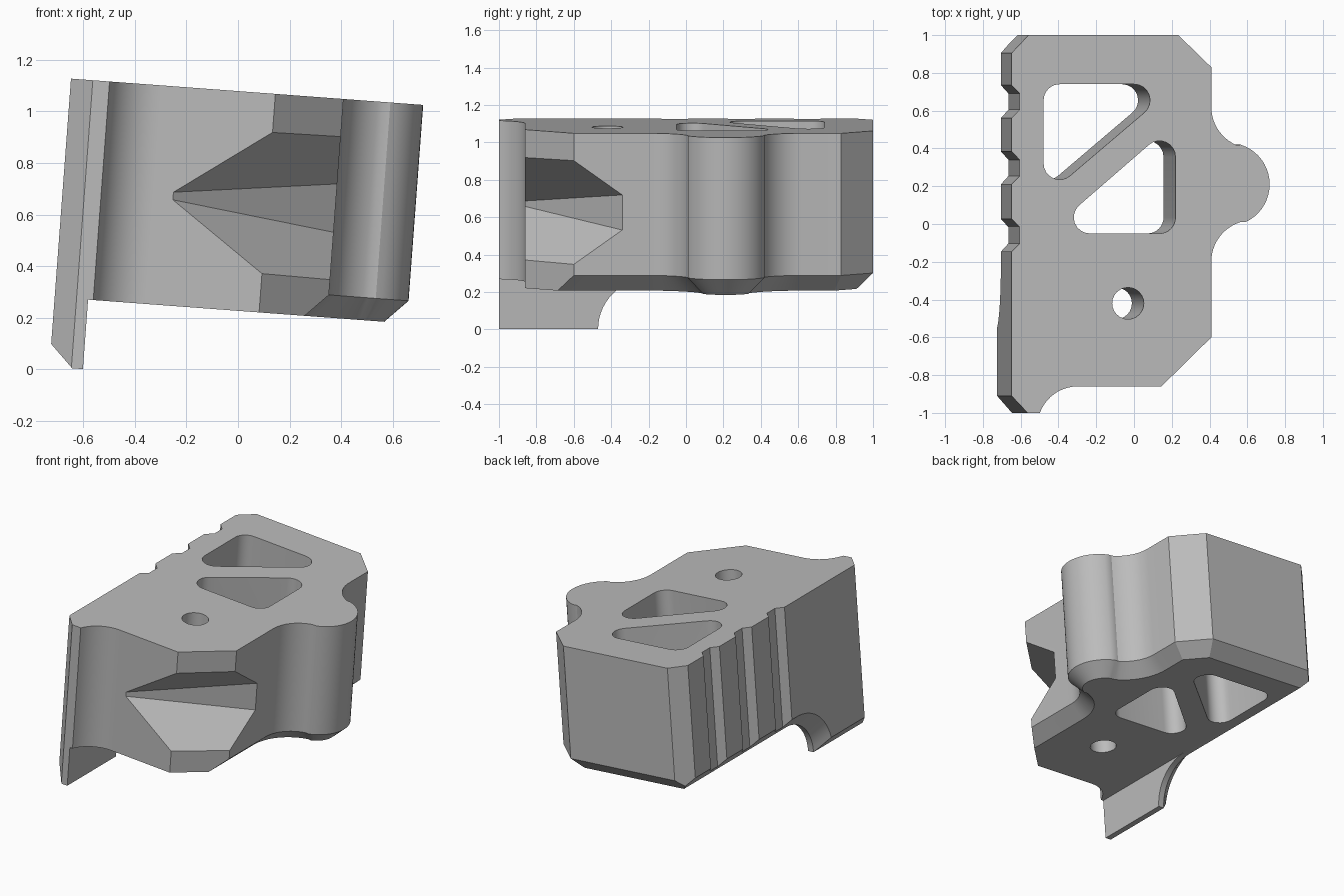
import bpy, bmesh, math
from mathutils import Matrix, Vector

if "Cube" in bpy.data.objects:
    bpy.data.objects.remove(bpy.data.objects["Cube"], do_unlink=True)

TOP, BASE, LIP = 1.076, 0.226, -0.044   # heights before the block is tilted
CH = 0.088                              # bottom chamfer
TILT = math.radians(4.27)


def arc(cx, cy, r, a0, a1, n=12):
    return [(cx + r * math.cos(math.radians(a0 + (a1 - a0) * i / n)),
             cy + r * math.sin(math.radians(a0 + (a1 - a0) * i / n))) for i in range(n + 1)]


def loft(bm, rings):
    """Closed solid through rings of equal length."""
    loops = [[bm.verts.new(p) for p in ring] for ring in rings]
    n = len(loops[0])
    bm.faces.new(loops[0])
    bm.faces.new(loops[-1])
    for a, b in zip(loops, loops[1:]):
        for i in range(n):
            j = (i + 1) % n
            bm.faces.new((a[i], a[j], b[j], b[i]))


def prism(bm, pts, z0=-0.3, z1=1.4):
    loft(bm, [[(x, y, z) for x, y in pts] for z in (z0, z1)])


def finish(name, bm):
    bmesh.ops.remove_doubles(bm, verts=bm.verts, dist=1e-5)
    bmesh.ops.recalc_face_normals(bm, faces=bm.faces)
    me = bpy.data.meshes.new(name)
    bm.to_mesh(me)
    bm.free()
    ob = bpy.data.objects.new(name, me)
    bpy.context.scene.collection.objects.link(ob)
    return ob


# Main block: outline with a rounded lobe, inset by d at the bottom
def outline(d):
    k = d * math.tan(math.radians(22.5))
    pts = [(-0.62, -1), (-0.58, -1)]
    pts += arc(-0.38, -1.073, 0.213, 160, 90, 10)[1:]
    pts += [(0.065, -0.86), (0.33 - d, -0.6 - d * 0.98)]
    pts += arc(0.55, -0.2, 0.22 + d, 180, 107.6)
    pts += arc(0.42, 0.21, 0.22 - d, -72.4, 72.4, 20)[1:]
    pts += arc(0.55, 0.62, 0.22 + d, 252.4, 180)[1:]
    pts += [(0.33 - d, 0.83 - k), (0.155 - k, 1 - d), (-0.62, 1 - d)]
    return pts


bm = bmesh.new()
loft(bm, [[(x, y, z) for x, y in outline(d)]
          for z, d in ((BASE, CH), (BASE + CH, 0), (TOP, 0))])
block = finish("block", bm)


# Left slab with hanging lip; its lower edge is chamfered on the outside
def side(x, d):
    r = 0.27 + d
    start = 180 - math.degrees(math.asin(d / r))
    pts = [(-1, TOP), (-1, LIP + d)] + arc(-0.2, LIP, r, start, 90, 14)
    pts += [(1 - CH + d, BASE + d), (1, BASE + CH + 0.0001), (1, TOP)]
    return [(x, y, z) for y, z in pts]


bm = bmesh.new()
loft(bm, [side(-0.6, 0), side(-0.73 + CH, 0), side(-0.73, CH)])
slab = finish("left_slab", bm)

# Cutters: grooves, corner bevels, windows, bolt hole and front recess
bm = bmesh.new()
for y in (0.648, 0.297, -0.06):
    prism(bm, [(-0.8, y - 0.158), (-0.687, y - 0.043), (-0.687, y + 0.043), (-0.8, y + 0.158)])
for a, b in (((-0.73, -0.91), (-0.645, -1)), ((-0.73, 0.905), (-0.64, 1))):
    a, b = Vector(a), Vector(b)
    step = (b - a) * 0.5
    prism(bm, [tuple(a - step), tuple(b + step), (-0.9, b.y * 1.2)])


def window(centres, angles):
    pts = []
    for (cx, cy), (a0, a1) in zip(centres, angles):
        pts += arc(cx, cy, 0.085, a0, a1, 8)
    prism(bm, pts)


window([(-0.475, 0.655), (-0.475, 0.32), (-0.08, 0.655)],
       [(90, 180), (180, 310.3), (-49.7, 90)])
window([(-0.315, 0.035), (0.055, 0.035), (0.055, 0.355)],
       [(130.9, 270), (270, 360), (0, 130.9)])
prism(bm, arc(-0.112, -0.42, 0.084, 0, 345, 23))

c, e = Vector((-0.301, -0.86)), Vector((0.331, -0.34))
p, q = c - (e - c) * 0.1, e + (e - c) * 0.1
out = Vector((0.5, -0.5))
plan = [p, p + out, q + out, q]
loft(bm, [[(v.x, v.y, 0.6515 + s * (0.276 - 0.71 * (0.927 - v.x + v.y))) for v in plan]
          for s in (-1, 1)])
cutter = finish("cutters", bm)
cutter.hide_render = True

for tool, op in ((slab, 'UNION'), (cutter, 'DIFFERENCE')):
    mod = block.modifiers.new(op.title(), 'BOOLEAN')
    mod.operation, mod.solver, mod.object = op, 'EXACT', tool
dg = bpy.context.evaluated_depsgraph_get()
mesh = bpy.data.meshes.new_from_object(block.evaluated_get(dg))
block.modifiers.clear()
for tool in (slab, cutter):
    bpy.data.objects.remove(tool, do_unlink=True)

# Clean up and lean the finished block
bm = bmesh.new()
bm.from_mesh(mesh)
bmesh.ops.remove_doubles(bm, verts=bm.verts, dist=2e-4)
bmesh.ops.dissolve_limit(bm, angle_limit=0.01, verts=bm.verts, edges=bm.edges)
bmesh.ops.transform(bm, matrix=Matrix.Rotation(TILT, 4, 'Y'), verts=bm.verts)
bm.to_mesh(mesh)
bm.free()
block.data = mesh

# Plain grey finish
grey = bpy.data.materials.new("plain grey")
grey.use_nodes = True
grey.diffuse_color = (0.5, 0.5, 0.5, 1)
grey.node_tree.nodes["Principled BSDF"].inputs["Base Color"].default_value = (0.5, 0.5, 0.5, 1)
mesh.materials.clear()
mesh.materials.append(grey)

bpy.ops.object.select_all(action='DESELECT')
block.select_set(True)
bpy.context.view_layer.objects.active = block
bpy.ops.object.shade_smooth_by_angle(angle=math.radians(25))
